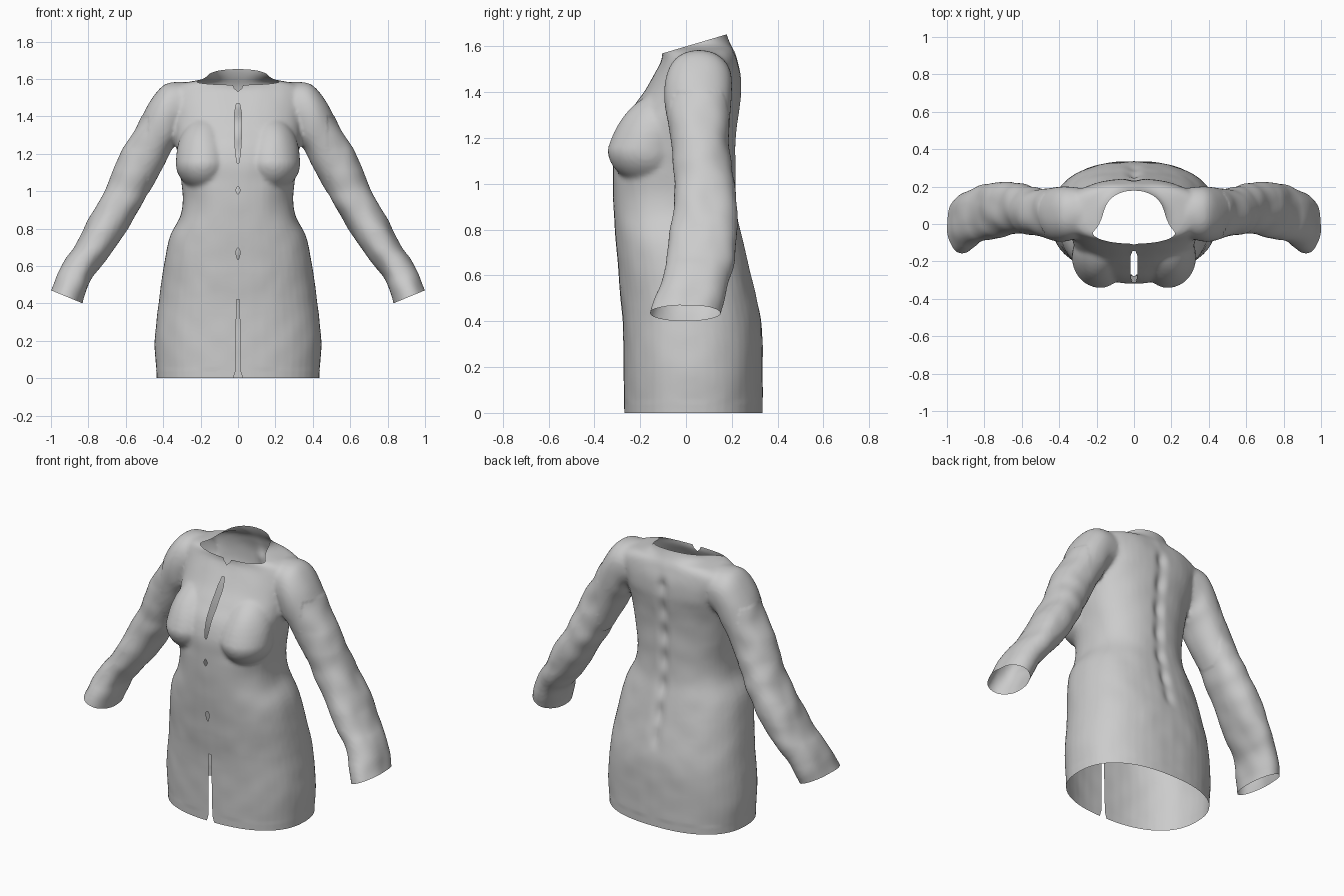
import bpy, bmesh, math
from mathutils import Vector, noise

if "Cube" in bpy.data.objects:
    bpy.data.objects.remove(bpy.data.objects["Cube"])

SEG = 48


def smooth_rows(rows, steps=6):
    """Catmull-Rom interpolation through rows of section parameters."""
    out = []
    for i in range(len(rows) - 1):
        p0, p1 = rows[max(i - 1, 0)], rows[i]
        p2, p3 = rows[i + 1], rows[min(i + 2, len(rows) - 1)]
        for k in range(steps):
            t = k / steps
            out.append([0.5 * (2 * b + (c - a) * t + (2 * a - 5 * b + 4 * c - d) * t * t
                               + (3 * b - a - 3 * c + d) * t ** 3)
                        for a, b, c, d in zip(p0, p1, p2, p3)])
    out.append(rows[-1])
    return out


def power(v, n):
    return math.copysign(abs(v) ** (2 / n), v)


def loft(bm, rings):
    """Skin closed rings into a capped solid."""
    vs = [[bm.verts.new(p) for p in ring] for ring in rings]
    for a, b in zip(vs, vs[1:]):
        for i in range(SEG):
            j = (i + 1) % SEG
            bm.faces.new((a[i], a[j], b[j], b[i]))
    bm.faces.new(vs[0][::-1])
    bm.faces.new(vs[-1])


def section(center, u, v, n):
    pts = []
    for i in range(SEG):
        a = 2 * math.pi * i / SEG
        pts.append(center + u * power(math.cos(a), n) + v * power(math.sin(a), n))
    return pts


solid = bmesh.new()

# torso: height, half width, front y, back y
torso = [(-0.06, .435, -.27, .335), (0, .435, -.27, .335), (.2, .445, -.272, .335),
         (.4, .425, -.277, .328), (.6, .398, -.295, .285), (.75, .368, -.307, .25),
         (.86, .312, -.315, .228), (.95, .295, -.318, .22), (1.05, .303, -.318, .218),
         (1.15, .318, -.315, .218), (1.25, .33, -.285, .225), (1.33, .34, -.235, .235),
         (1.4, .35, -.185, .243), (1.48, .37, -.138, .24), (1.54, .37, -.108, .225),
         (1.575, .31, -.105, .213), (1.597, .2, -.11, .2), (1.62, .16, -.11, .188),
         (1.66, .152, -.11, .175), (1.75, .15, -.11, .165)]
loft(solid, [section(Vector((0, (f + b) / 2, z)), Vector((w, 0, 0)),
                     Vector((0, (b - f) / 2, 0)), 2.35)
             for z, w, f, b in smooth_rows(torso)])

# sleeves: outer x, z, inner x, z, front y, back y
sleeve = [(.28, 1.585, .25, 1.34, -.07, .19), (.39, 1.572, .31, 1.30, -.09, .2),
          (.47, 1.48, .335, 1.25, -.095, .2), (.54, 1.345, .365, 1.20, -.08, .19),
          (.625, 1.20, .425, 1.08, -.06, .19), (.70, 1.03, .50, .95, -.05, .21),
          (.78, .88, .59, .80, -.065, .228), (.866, .72, .68, .67, -.085, .22),
          (.95, .59, .78, .54, -.11, .185), (1.0, .47, .83, .40, -.155, .15),
          (1.03, .38, .86, .31, -.16, .145)]
for side in (1, -1):
    rings = []
    for xo, zo, xi, zi, f, b in smooth_rows(sleeve):
        c = Vector((side * (xo + xi) / 2, (f + b) / 2, (zo + zi) / 2))
        u = Vector((side * (xo - xi) / 2, 0, (zo - zi) / 2))
        rings.append(section(c, u, Vector((0, (b - f) / 2, 0)), 2.2))
    loft(solid, rings)

# bust
for side in (1, -1):
    r = bmesh.ops.create_uvsphere(solid, u_segments=32, v_segments=20, radius=1)
    for v in r["verts"]:
        x, y, z = v.co
        v.co = (side * .185 + x * .148, -.175 + y * .167 - max(z, 0) * -.07,
                1.15 + z * (.25 if z > 0 else .145))

bmesh.ops.recalc_face_normals(solid, faces=solid.faces)
mesh = bpy.data.meshes.new("garment")
solid.to_mesh(mesh)
solid.free()
garment = bpy.data.objects.new("garment", mesh)
bpy.context.collection.objects.link(garment)

# fuse the parts into one smooth skin
rem = garment.modifiers.new("fuse", "REMESH")
rem.mode = "VOXEL"
rem.voxel_size = 0.012
sm = garment.modifiers.new("soften", "SMOOTH")
sm.factor = 0.5
sm.iterations = 5
dg = bpy.context.evaluated_depsgraph_get()
fused = bpy.data.meshes.new_from_object(garment.evaluated_get(dg))
garment.modifiers.clear()
garment.data = fused
bpy.data.meshes.remove(mesh)

bm = bmesh.new()
bm.from_mesh(fused)
bm.normal_update()

# cloth folds, and the groove down the back
for v in bm.verts:
    x, y, z = v.co
    amount = .009 if abs(x) > .48 and z < 1.4 else .003
    if z > .05:
        v.co += v.normal * amount * noise.noise(Vector((abs(x) * 9, y * 9, z * 9)))
    if y > .1 and .45 < z < 1.55:
        dip = .014 + .006 * math.sin(z * 40)
        v.co.y -= dip * math.exp(-(x / .03) ** 2) * min(1, (z - .45) * 8, (1.55 - z) * 10)


def cut(faces, point, normal, clear=False):
    geom = set(faces)
    for f in faces:
        geom.update(f.verts)
        geom.update(f.edges)
    bmesh.ops.bisect_plane(bm, geom=list(geom), dist=1e-5, plane_co=point,
                           plane_no=normal, clear_outer=clear)


# open the hem, neck and cuffs
cut(bm.faces[:], (0, 0, 0), (0, 0, -1), True)
cut([f for f in bm.faces if f.calc_center_median().z > 1.5
     and abs(f.calc_center_median().x) < .26], (0, .17, 1.65), (0, -.284, .959), True)
for side in (1, -1):
    cut([f for f in bm.faces if f.calc_center_median().x * side > .7
         and f.calc_center_median().z < .65],
        (side * .915, 0, .435), (side * .07, 0, -.17), True)


def slit(outline):
    """Cut a hole through the front; outline is the right half (x, z), bottom to top."""
    poly = outline + [(-x, z) for x, z in reversed(outline)]
    poly = [p for i, p in enumerate(poly) if p != poly[i - 1]]
    lo, hi = min(p[1] for p in poly) - .03, max(p[1] for p in poly) + .03
    planes = []
    for (x0, z0), (x1, z1) in zip(poly, poly[1:] + poly[:1]):
        planes.append((Vector((x0, 0, z0)), Vector((z1 - z0, 0, x0 - x1)).normalized()))

    def near():
        out = []
        for f in bm.faces:
            c = f.calc_center_median()
            if c.y < -.04 and abs(c.x) < .11 and lo < c.z < hi:
                out.append(f)
        return out
    for p, n in planes:
        cut(near(), p, n)
    doomed = [f for f in near()
              if all((f.calc_center_median() - p).dot(n) < 1e-5 for p, n in planes)]
    bmesh.ops.delete(bm, geom=doomed, context="FACES")


# gaps of the front closure, neck notch first
slit([(.002, 1.505), (.02, 1.55), (.075, 1.6)])
slit([(.004, 1.15), (.013, 1.2), (.02, 1.32), (.018, 1.42), (.008, 1.47)])
slit([(.003, .985), (.013, 1.005), (.003, 1.025)])
slit([(.003, .635), (.012, .67), (.008, .69), (.003, .695)])
slit([(.013, .04), (.008, .42)])
slit([(.028, -.01), (.013, .04)])

bm.to_mesh(fused)
bm.free()

# single grey cloth
cloth = bpy.data.materials.new("grey cloth")
cloth.diffuse_color = (.6, .6, .6, 1)
cloth.use_nodes = True
cloth.node_tree.nodes["Principled BSDF"].inputs["Base Color"].default_value = cloth.diffuse_color
fused.materials.clear()
fused.materials.append(cloth)
bpy.context.view_layer.objects.active = garment
garment.select_set(True)
bpy.ops.object.shade_smooth_by_angle(angle=math.radians(50))
